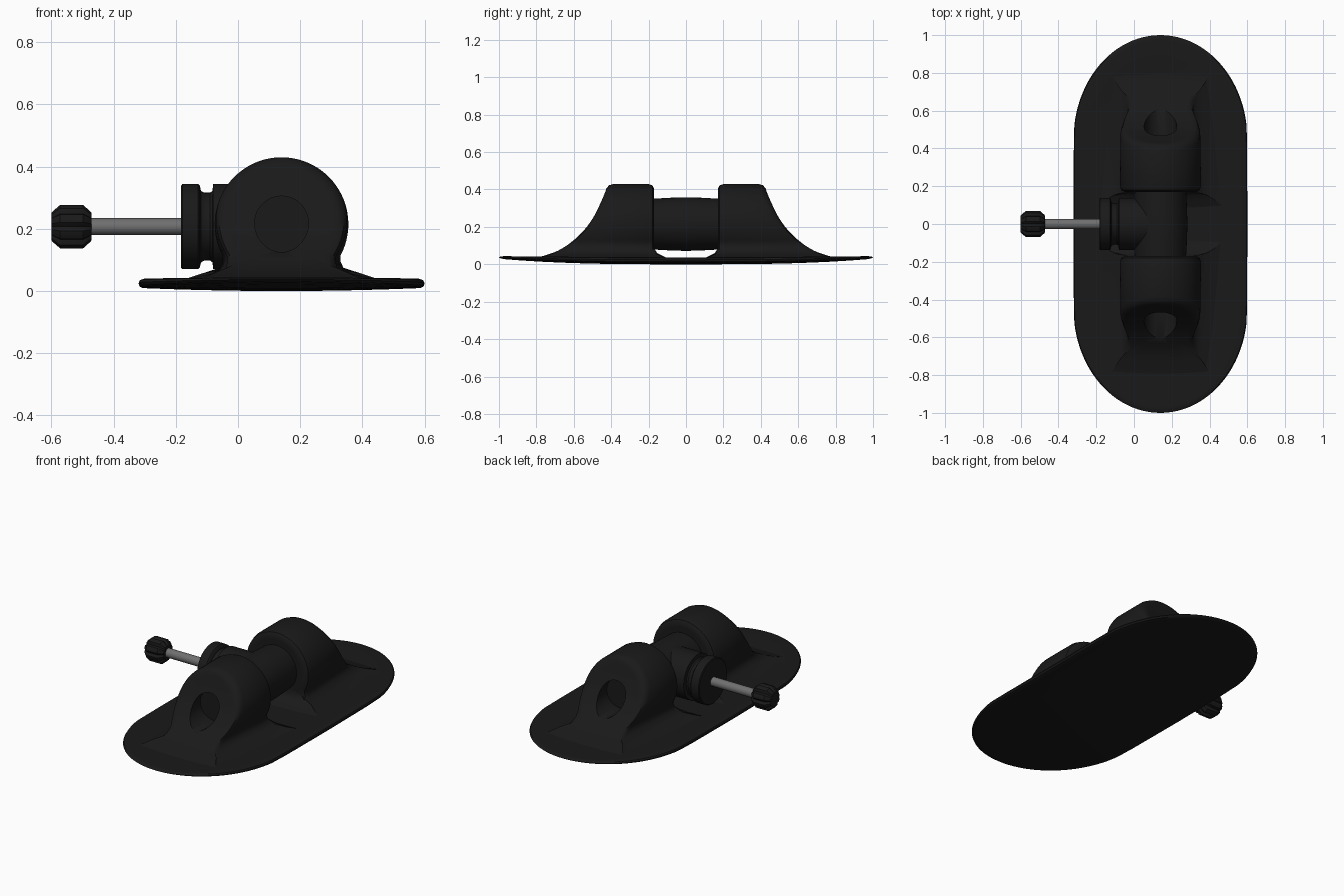
import bpy, bmesh, math
from mathutils import Vector

if "Cube" in bpy.data.objects:
    bpy.data.objects.remove(bpy.data.objects["Cube"])

CX, CZ = 0.14, 0.215          # pivot axis position


def material(name, v):
    m = bpy.data.materials.new(name)
    m.diffuse_color = (v, v, v, 1)
    m.use_nodes = True
    m.node_tree.nodes["Principled BSDF"].inputs["Base Color"].default_value = m.diffuse_color
    return m


BLACK = material("black_rubber", 0.01)
STEEL = material("steel", 0.16)


def skin(name, rings, mat, angle=35):
    """Bridge closed rings of points in order and cap both ends."""
    bm = bmesh.new()
    loops = [[bm.verts.new(p) for p in ring] for ring in rings]
    n = len(loops[0])
    for a, b in zip(loops, loops[1:]):
        for i in range(n):
            j = (i + 1) % n
            bm.faces.new((a[i], a[j], b[j], b[i]))
    for loop in (loops[0], loops[-1]):
        mid = bm.verts.new(sum((v.co for v in loop), Vector()) / n)
        for i in range(n):
            bm.faces.new((loop[i], loop[(i + 1) % n], mid))
    bmesh.ops.recalc_face_normals(bm, faces=bm.faces)
    me = bpy.data.meshes.new(name)
    bm.to_mesh(me)
    bm.free()
    ob = bpy.data.objects.new(name, me)
    bpy.context.collection.objects.link(ob)
    me.materials.append(mat)
    bpy.ops.object.select_all(action='DESELECT')
    ob.select_set(True)
    bpy.context.view_layer.objects.active = ob
    bpy.ops.object.shade_smooth_by_angle(angle=math.radians(angle))
    return ob


def lathe(name, profile, axis, centre, mat, n=48, lobes=0, depth=0.0):
    """Turn (position, radius) pairs about the x or y axis; lobes add grip flutes."""
    rings = []
    for p, r in profile:
        ring = []
        for i in range(n):
            a = 2 * math.pi * i / n
            k = r * (1 - depth * max(0, math.cos(lobes * a)) ** 2) if lobes else r
            u, v = k * math.cos(a), k * math.sin(a)
            off = (p, u, v) if axis == 'x' else (u, p, v)
            ring.append(Vector(off) + Vector(centre))
        rings.append(ring)
    return skin(name, rings, mat)


def lookup(table, z):
    """Linear interpolation in a list of (z, value) pairs."""
    if z <= table[0][0]:
        return table[0][1]
    for (z0, v0), (z1, v1) in zip(table, table[1:]):
        if z <= z1:
            return v0 + (v1 - v0) * (z - z0) / (z1 - z0)
    return table[-1][1]


# Base plate: long oval, tips curling up
outline = []
for i in range(96):
    a = 2 * math.pi * i / 96
    c, s = math.cos(a), math.sin(a)
    outline.append((0.46 * c, 0.55 * s + (0.45 * max(-1, min(1, s * 12)))))


def plate_ring(scale, level):
    ring = []
    for x, y in outline:
        x, y = x * scale, y * scale
        bottom = 0.010 * (x / 0.46) ** 2 + 0.03 * abs(y) ** 3
        thick = 0.028 - 0.013 * abs(y) ** 3
        ring.append((CX + x, y, bottom + level * thick))
    return ring


scales = (0.15, 0.3, 0.45, 0.6, 0.75, 0.88, 0.97)
skin("base_plate",
     [plate_ring(s, 0) for s in scales]
     + [plate_ring(0.992, 0.15), plate_ring(1, 0.5), plate_ring(0.992, 0.85)]
     + [plate_ring(s, 1) for s in reversed(scales)], BLACK)

# Pivot ears: round arch with flared foot, sloping outer face and a round recess
OUTER = [(0.02, 0.86), (0.035, 0.80), (0.045, 0.76), (0.06, 0.71), (0.08, 0.665), (0.12, 0.61),
         (0.16, 0.565), (0.20, 0.53), (0.25, 0.495), (0.32, 0.46), (0.39, 0.43), (0.43, 0.42)]
INNER = [(0.02, 0.05), (0.033, 0.09), (0.042, 0.12), (0.055, 0.15), (0.08, 0.17)]
FOOT = [(0.19, 0.095), (0.20, 0.072), (0.235, 0.05), (0.30, 0.036), (0.36, 0.022)]

arch = []                     # (x, z, matching angle on the recess)
for i in range(49):
    d = -28 + 236 * i / 48
    a = math.radians(d)
    arch.append((0.215 * math.cos(a), CZ + 0.215 * math.sin(a), d))
left = [(-w, z, 218 + 8 * i) for i, (w, z) in enumerate(FOOT)]
floor = [(x, 0.02, d) for x, d in ((-0.2, 262), (0, 270), (0.2, 278))]
right = [(w, z, 322 - 8 * i) for i, (w, z) in enumerate(FOOT)][::-1]
arch += left + floor + right


def ear_ring(t, table, offset, flat=None):
    """t = 1 on the arch outline, 0 on the recess circle."""
    ring = []
    for x, z, d in arch:
        a = math.radians(d)
        px = x * t + 0.09 * math.cos(a) * (1 - t)
        pz = z * t + (CZ + 0.09 * math.sin(a)) * (1 - t)
        y = flat if flat else lookup(table, pz) + offset
        px *= 1 - 0.5 * max(0, y - 0.44)
        ring.append((CX + px, y, pz))
    return ring


steps = (0.8, 0.65, 0.5, 0.35, 0.2, 0.0)
ears = skin("pivot_ears",
            [ear_ring(t, INNER, 0) for t in reversed(steps)]
            + [ear_ring(0.94, INNER, 0.01), ear_ring(1, INNER, 0.035),
               ear_ring(1, OUTER, -0.035), ear_ring(0.94, OUTER, -0.01)]
            + [ear_ring(t, OUTER, 0) for t in steps]
            + [ear_ring(0, OUTER, 0, flat=0.435)], BLACK, 40)
mirror = ears.modifiers.new("mirror", 'MIRROR')
mirror.use_axis = (False, True, False)

# Pivot barrel between the ears
lathe("pivot_barrel", [(-0.25, 0.134), (-0.17, 0.136), (-0.08, 0.141), (0, 0.143),
                       (0.08, 0.141), (0.17, 0.136), (0.25, 0.134)],
      'y', (CX, 0, CZ), BLACK, 64)

# Side branch with grooved collar
lathe("collar", [(-0.183, 0.132), (-0.179, 0.137), (-0.128, 0.137), (-0.123, 0.132),
                 (-0.119, 0.115), (-0.108, 0.109), (-0.09, 0.109), (-0.082, 0.115),
                 (-0.08, 0.137), (0.14, 0.137)],
      'x', (0, 0, 0.207), BLACK, 64)

# Bolt and fluted knob
lathe("bolt", [(-0.50, 0.027), (-0.17, 0.027)], 'x', (0, 0, 0.207), STEEL, 32)
lathe("knob", [(-0.6, 0.045), (-0.595, 0.051), (-0.572, 0.071), (-0.498, 0.071),
               (-0.476, 0.051), (-0.471, 0.045)],
      'x', (0, 0, 0.207), BLACK, 64, lobes=8, depth=0.18)
